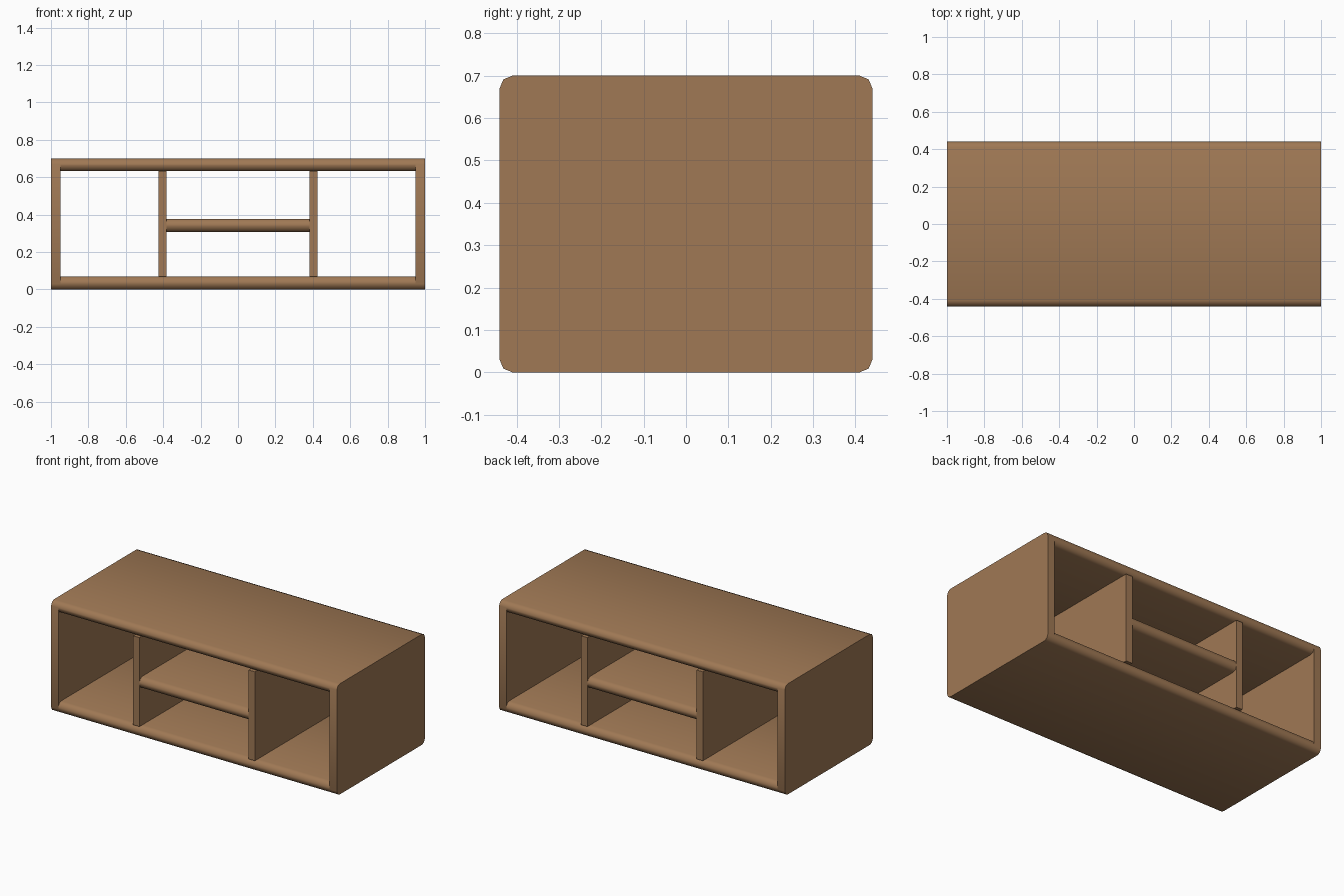
import bpy, bmesh, math

if "Cube" in bpy.data.objects:
    bpy.data.objects.remove(bpy.data.objects["Cube"])

wood = bpy.data.materials.new("brown wood")
wood.diffuse_color = (0.35, 0.19, 0.09, 1.0)
wood.use_nodes = True
wood.node_tree.nodes["Principled BSDF"].inputs["Base Color"].default_value = wood.diffuse_color

HALF_DEPTH = 0.44


def board(name, x0, x1, z0, z1, radius=0.0, segments=2):
    """Board running along x, its y-z cross-section rounded at the corners."""
    zc, h = (z0 + z1) / 2, (z1 - z0) / 2
    profile = []
    for i, (sy, sz) in enumerate([(1, 1), (-1, 1), (-1, -1), (1, -1)]):
        cy, cz = sy * (HALF_DEPTH - radius), zc + sz * (h - radius)
        steps = segments if radius else 0
        for k in range(steps + 1):
            a = math.pi / 2 * (i + (k / steps if steps else 0))
            profile.append((cy + radius * math.cos(a), cz + radius * math.sin(a)))
    bm = bmesh.new()
    face = bm.faces.new([bm.verts.new((x0, y, z)) for y, z in profile])
    ext = bmesh.ops.extrude_face_region(bm, geom=[face])
    moved = [v for v in ext["geom"] if isinstance(v, bmesh.types.BMVert)]
    bmesh.ops.translate(bm, verts=moved, vec=(x1 - x0, 0, 0))
    bmesh.ops.recalc_face_normals(bm, faces=bm.faces)
    mesh = bpy.data.meshes.new(name)
    bm.to_mesh(mesh)
    bm.free()
    mesh.materials.append(wood)
    obj = bpy.data.objects.new(name, mesh)
    bpy.context.collection.objects.link(obj)
    # soft shading around the rounded edges, sharp at the ends
    bpy.ops.object.select_all(action="DESELECT")
    obj.select_set(True)
    bpy.context.view_layer.objects.active = obj
    bpy.ops.object.shade_smooth_by_angle(angle=math.radians(50))
    return obj


# Top, bottom and middle shelf: thick boards with rounded long edges
board("top_board", -0.95, 0.95, 0.633, 0.70, 0.03)
board("bottom_board", -0.95, 0.95, 0.0, 0.07, 0.03)
board("middle_shelf", -0.382, 0.382, 0.308, 0.378, 0.03)

# Side panels with rounded corners, and plain upright dividers
for side, s in (("left", -1), ("right", 1)):
    x = sorted((s * 0.95, s * 1.0))
    board(side + "_side_panel", x[0], x[1], 0.0, 0.70, 0.03)
    x = sorted((s * 0.382, s * 0.426))
    board(side + "_divider", x[0], x[1], 0.07, 0.633)
